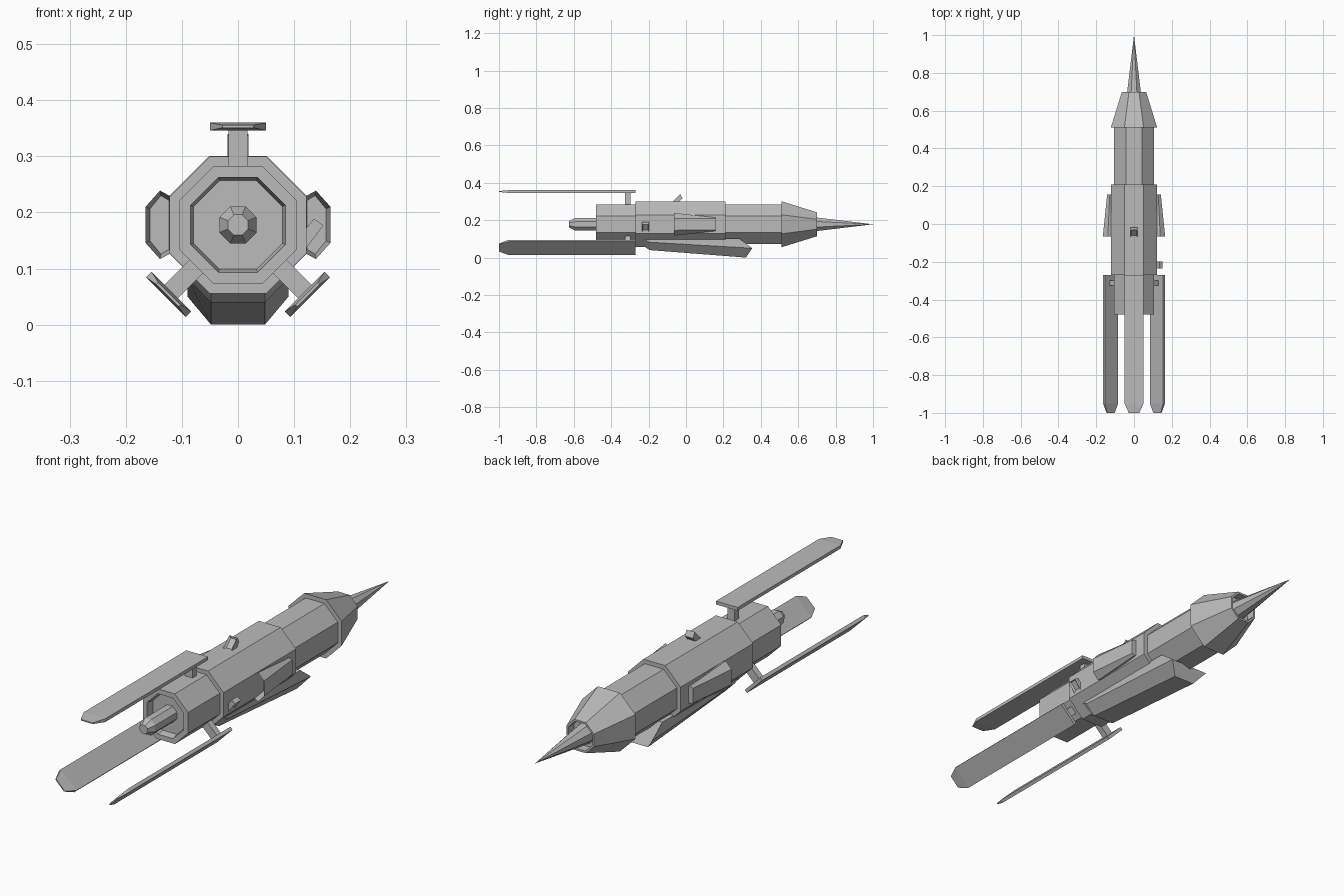
import bpy, bmesh, math
from mathutils import Matrix, Vector

if "Cube" in bpy.data.objects:
    bpy.data.objects.remove(bpy.data.objects["Cube"])

ZC = 0.178  # height of the long axis

grey = bpy.data.materials.new("hull_grey")
grey.diffuse_color = (0.5, 0.5, 0.5, 1)
grey.use_nodes = True
grey.node_tree.nodes["Principled BSDF"].inputs["Base Color"].default_value = grey.diffuse_color


def finish(name, bm):
    bmesh.ops.remove_doubles(bm, verts=bm.verts, dist=1e-5)
    bmesh.ops.recalc_face_normals(bm, faces=bm.faces)
    me = bpy.data.meshes.new(name)
    bm.to_mesh(me)
    bm.free()
    me.materials.append(grey)
    ob = bpy.data.objects.new(name, me)
    bpy.context.collection.objects.link(ob)
    return ob


def loft(name, sections, inset=None, turn=0.0):
    """Join equal rings of (x, y, z) points given relative to the axis, then spin about the axis."""
    bm = bmesh.new()
    rings = [[bm.verts.new(p) for p in s] for s in sections]
    n = len(rings[0])
    for a, b in zip(rings, rings[1:]):
        for i in range(n):
            j = (i + 1) % n
            bm.faces.new((a[i], a[j], b[j], b[i]))
    first = bm.faces.new(rings[0])
    bm.faces.new(rings[-1])
    bmesh.ops.recalc_face_normals(bm, faces=bm.faces)
    if inset:  # hollow out the first end
        rim, depth = inset
        bmesh.ops.inset_region(bm, faces=[first], thickness=rim)
        bmesh.ops.translate(bm, verts=first.verts, vec=(0, depth, 0))
    bm.transform(Matrix.Translation((0, 0, ZC)) @ Matrix.Rotation(turn, 4, 'Y'))
    return finish(name, bm)


def octagon(y, a):
    r = max(a, 1e-6) / math.cos(math.pi / 8)
    return [(r * math.cos(math.pi / 8 + k * math.pi / 4), y,
             r * math.sin(math.pi / 8 + k * math.pi / 4)) for k in range(8)]


def turned(name, profile):
    return loft(name, [octagon(y, a) for y, a in profile])


def rect(y, w, z0, z1):
    return [(-w, y, z0), (w, y, z0), (w, y, z1), (-w, y, z1)]


# Stepped eight-sided fuselage with recessed tail
turned("fuselage", [(-.45, 0), (-.45, .079), (-.48, .0845), (-.48, .105), (-.27, .105),
                    (-.27, .122), (.21, .122), (.21, .105), (.52, .105), (.52, 0)])
# Flared nose collar with open front
turned("nose_collar", [(.51, 0), (.51, .123), (.70, .064), (.70, .056), (.66, .056), (.66, 0)])
# Needle nose
turned("nose_spike", [(.65, 0), (.65, .041), (.70, .036), (1.0, 0)])
# Tail nozzle
turned("tail_nozzle", [(-.625, 0), (-.625, .018), (-.595, .033), (-.44, .033), (-.44, 0)])

# Three long tail blades on struts
for label, deg in (("top", 0), ("right", 135), ("left", -135)):
    t = math.radians(deg)
    loft(label + "_blade", [rect(-1.0, .028, .173, .178), rect(-.95, .05, .168, .182),
                            rect(-.27, .05, .168, .182)], turn=t)
    loft(label + "_strut", [rect(-.325, .017, .09, .17), rect(-.298, .017, .09, .17)], turn=t)


# Belly fairing: each section is (y, z) for keel, shoulder and roof
def belly(keel, shoulder, roof):
    half = [(.048, keel), (.09, shoulder), (.09, roof)]
    right = [(x, y, z - ZC) for x, (y, z) in half]
    return right + [(-x, y, z) for x, y, z in reversed(right)]


loft("belly_fairing", [belly((-.218, .056), (-.22, .095), (-.22, .102)),
                       belly((-.195, .04), (-.195, .082), (-.195, .102)),
                       belly((.32, 0), (.354, .05), (.285, .102))])


# Side scoops, open toward the tail
def scoop(s, y, pts):
    ring = [(s * x, y, z) for x, z in pts]
    return ring + [(x, yy, -z) for x, yy, z in reversed(ring)]


for s, label in ((1, "right"), (-1, "left")):
    loft(label + "_scoop", [scoop(s, -.065, [(.115, .048), (.139, .061), (.165, .032)]),
                            scoop(s, .157, [(.115, .035), (.128, .036), (.142, .031)])],
         inset=(.009, .06))


# Small hooked vents: a leaning wedge with a sunken square on its sloping face
def vent(name, matrix):
    bm = bmesh.new()
    side = [(-.032, -.004), (.012, .040), (.024, .018), (.004, -.004)]
    a, b = [[bm.verts.new((x, y, z)) for y, z in side] for x in (-.019, .019)]
    for i in range(4):
        j = (i + 1) % 4
        f = bm.faces.new((a[i], a[j], b[j], b[i]))
        if i == 0:
            slope = f
    bm.faces.new(a)
    bm.faces.new(b)
    bmesh.ops.recalc_face_normals(bm, faces=bm.faces)
    slope.normal_update()
    bmesh.ops.inset_region(bm, faces=[slope], thickness=.009)
    bmesh.ops.translate(bm, verts=slope.verts, vec=slope.normal * -.008)
    bm.transform(matrix)
    finish(name, bm)


vent("top_vent", Matrix.Translation((0, -.043, ZC + .122)))
# Side vent: local up -> +x, local lean -> +z
side = Matrix(((0, 0, 1), (1, 0, 0), (0, 1, 0))).to_4x4()
vent("side_vent", Matrix.Translation((.122, -.217, .165)) @ side @ Matrix.Scale(.75, 4, Vector((0, 0, 1))))
